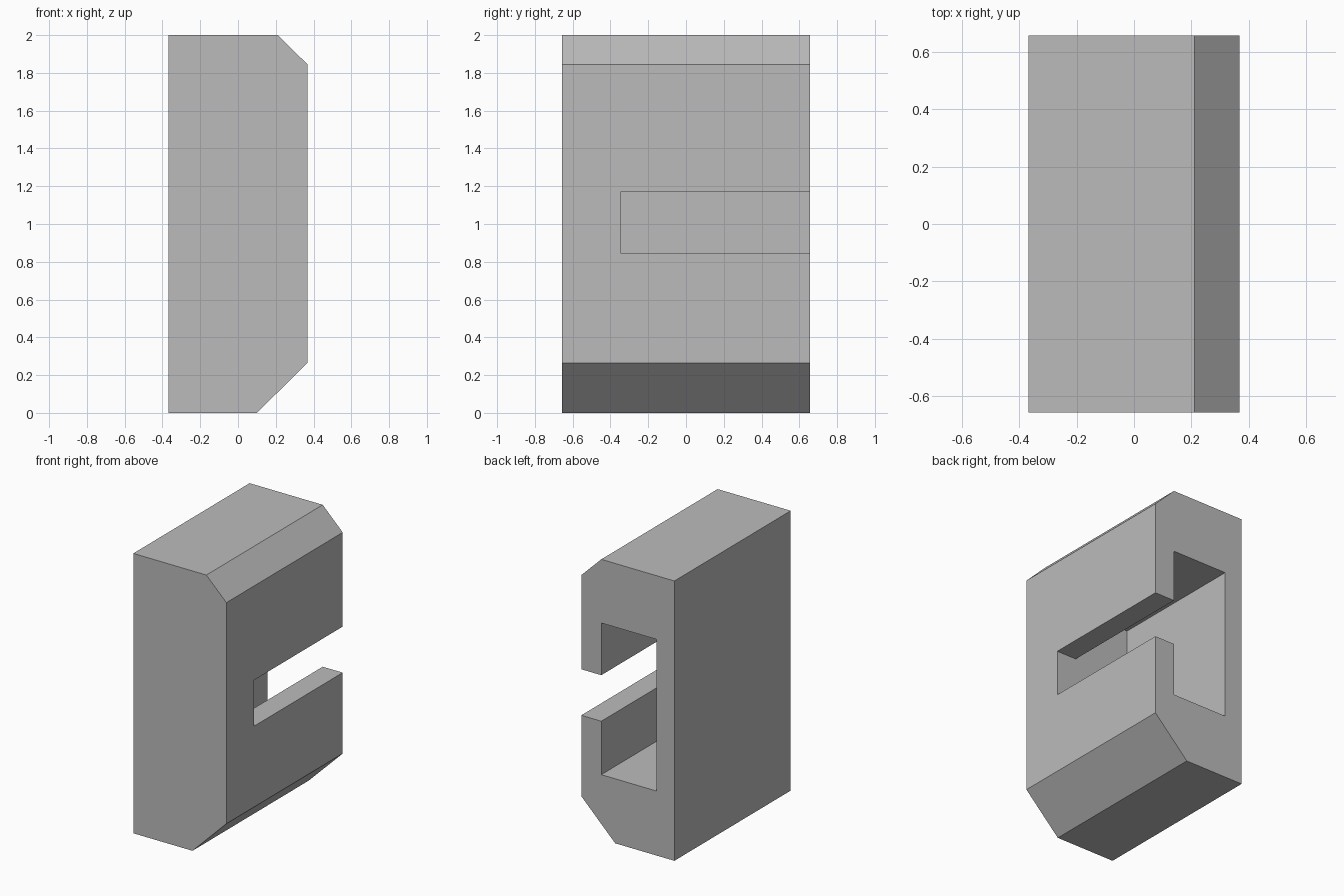
import bpy
import bmesh

# Remove the default cube
old = bpy.data.objects.get("Cube")
if old:
    bpy.data.objects.remove(old, do_unlink=True)

# Single plain grey
grey = bpy.data.materials.new("plain_grey")
grey.use_nodes = True
colour = (0.5, 0.5, 0.5, 1)
grey.diffuse_color = colour
grey.node_tree.nodes["Principled BSDF"].inputs["Base Color"].default_value = colour


def extrude_profile(name, profile, y_front, y_back):
    """Extrude an x-z outline along y into a closed solid."""
    bm = bmesh.new()
    face = bm.faces.new([bm.verts.new((x, y_front, z)) for x, z in profile])
    result = bmesh.ops.extrude_face_region(bm, geom=[face])
    moved = [v for v in result["geom"] if isinstance(v, bmesh.types.BMVert)]
    bmesh.ops.translate(bm, verts=moved, vec=(0, y_back - y_front, 0))
    bmesh.ops.recalc_face_normals(bm, faces=bm.faces)
    mesh = bpy.data.meshes.new(name)
    bm.to_mesh(mesh)
    bm.free()
    mesh.materials.append(grey)
    obj = bpy.data.objects.new(name, mesh)
    bpy.context.collection.objects.link(obj)
    return obj


HALF_X, HALF_Y, TOP = 0.368, 0.657, 2.0

# Block with two sloped corners on its left side
block = extrude_profile("slotted_block", [
    (-HALF_X, 0), (0.1, 0), (HALF_X, 0.265),
    (HALF_X, 1.845), (0.21, TOP), (-HALF_X, TOP)], -HALF_Y, HALF_Y)

# T-shaped channel: wide cavity with a narrow mouth, open at the back
INNER, LIP, OUT = -0.228, 0.21, 0.6
channel = extrude_profile("channel_cutter", [
    (INNER, 0.461), (LIP, 0.461), (LIP, 0.843), (OUT, 0.843),
    (OUT, 1.172), (LIP, 1.172), (LIP, 1.545), (INNER, 1.545)],
    -0.343, HALF_Y + 0.3)
channel.hide_render = True
channel.hide_viewport = False

# Cut the channel and bake the result
cut = block.modifiers.new("channel_cut", 'BOOLEAN')
cut.operation = 'DIFFERENCE'
cut.solver = 'EXACT'
cut.object = channel
bpy.context.view_layer.objects.active = block
block.select_set(True)
bpy.ops.object.modifier_apply(modifier=cut.name)
bpy.data.objects.remove(channel, do_unlink=True)
